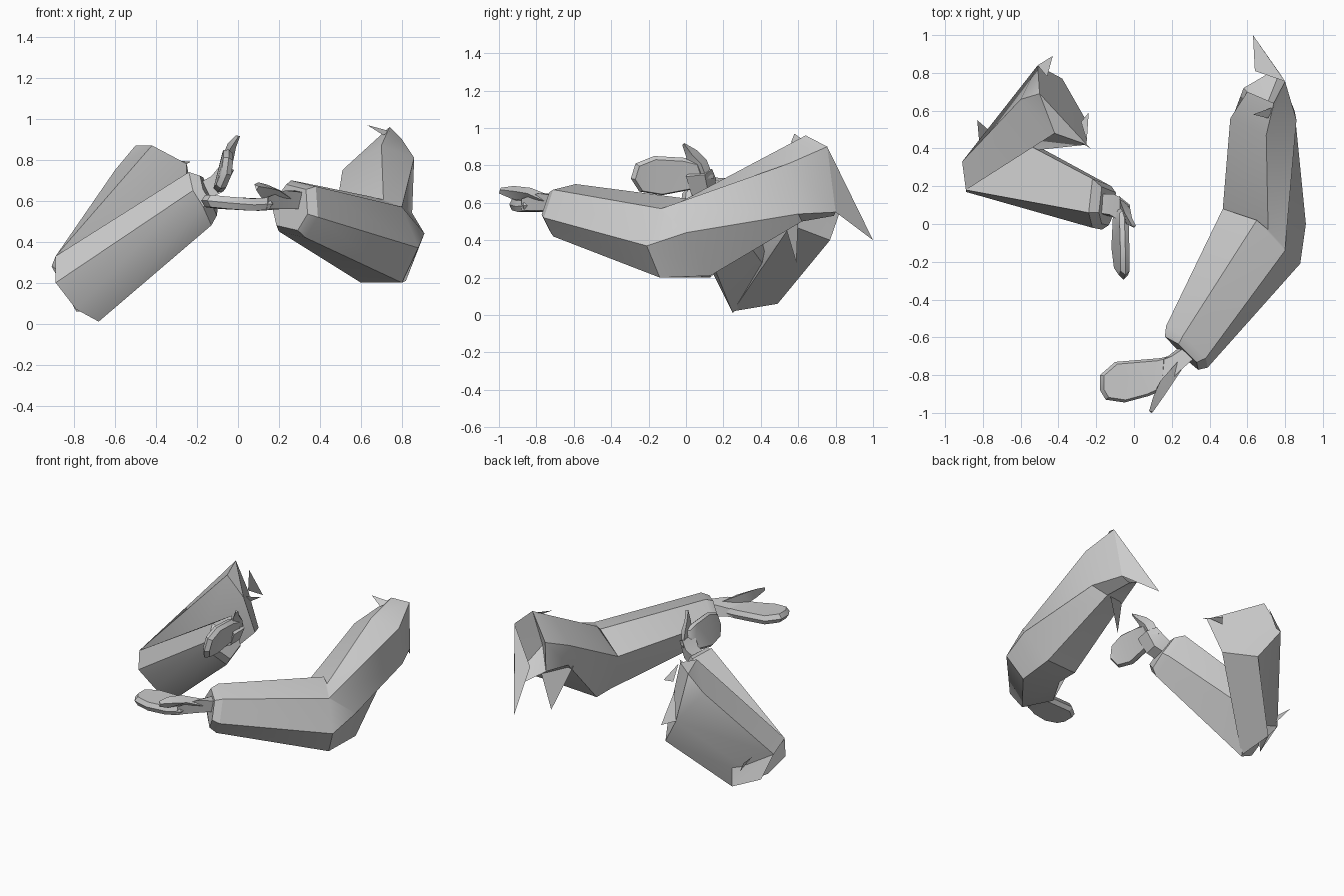
import bpy, bmesh, math
from mathutils import Vector

grey = bpy.data.materials.new("plain_grey")
grey.diffuse_color = (0.6, 0.6, 0.6, 1)


def finish(name, bm, smooth=True):
    bmesh.ops.recalc_face_normals(bm, faces=bm.faces)
    me = bpy.data.meshes.new(name)
    bm.to_mesh(me)
    bm.free()
    me.materials.append(grey)
    ob = bpy.data.objects.new(name, me)
    bpy.context.collection.objects.link(ob)
    if smooth:
        bpy.ops.object.select_all(action='DESELECT')
        ob.select_set(True)
        bpy.context.view_layer.objects.active = ob
        bpy.ops.object.shade_smooth_by_angle(angle=math.radians(32))
    return ob


def loft(name, rings, tip=None):
    """Sleeve through matching rings, flat start, flat or pointed end."""
    bm = bmesh.new()
    loops = [[bm.verts.new(p) for p in r] for r in rings]
    n = len(loops[0])
    for a, b in zip(loops, loops[1:]):
        for i in range(n):
            j = (i + 1) % n
            bm.faces.new((a[i], a[j], b[j], b[i]))
    bm.faces.new(loops[0])
    if tip:
        t = bm.verts.new(tip)
        for i in range(n):
            bm.faces.new((loops[-1][i], loops[-1][(i + 1) % n], t))
    else:
        bm.faces.new(loops[-1])
    bmesh.ops.remove_doubles(bm, verts=bm.verts, dist=0.002)
    return finish(name, bm)


def slab(name, outline, offset):
    """Thick plate with a slightly narrowed rim on both sides."""
    bm = bmesh.new()
    pts = [Vector(p) for p in outline]
    mid = sum(pts, Vector()) / len(pts)
    off = Vector(offset)
    rows = [[bm.verts.new(p.lerp(mid, k) + off * s) for p in pts]
            for s, k in ((-1, 0.12), (0, 0), (1, 0.12))]
    for a, b in zip(rows, rows[1:]):
        for i in range(len(pts)):
            j = (i + 1) % len(pts)
            bm.faces.new((a[i], a[j], b[j], b[i]))
    for r in (rows[0], rows[-1]):
        f = bm.faces.new(r)
        bmesh.ops.triangulate(bm, faces=[f])
    return finish(name, bm)


def cuff_lip(ring, shift, k):
    mid = sum((Vector(p) for p in ring), Vector()) / len(ring)
    return [tuple(Vector(p).lerp(mid, k) + Vector(shift)) for p in ring]


def shard(name, pts):
    bm = bmesh.new()
    v = [bm.verts.new(p) for p in pts]
    for i in range(1, len(v) - 1):
        bm.faces.new((v[0], v[i], v[i + 1]))
    return finish(name, bm, False)


# Right sleeve: cuff, elbow front, elbow back, shoulder, hollow shoulder end
cuff = [(.26, -.59, .70), (.38, -.71, .67), (.39, -.76, .52),
        (.33, -.71, .42), (.20, -.56, .45), (.17, -.54, .58)]
elbow = [(.65, .02, .62), (.80, -.14, .57), (.88, -.21, .37),
         (.80, -.14, .20), (.60, -.02, .20), (.47, .08, .50)]
elbow_back = [(.71, -.03, .605), (.80, -.13, .57), (.91, .00, .44),
              (.82, .13, .21), (.60, .13, .20), (.47, .08, .50)]
shoulder = [(.70, .47, .87), (.86, .55, .81), (.85, .60, .54),
            (.74, .62, .50), (.52, .56, .61), (.51, .56, .75)]
shoulder_end = [(.74, .64, .96), (.80, .755, .90), (.77, .80, .55),
                (.70, .79, .53), (.58, .72, .61), (.60, .70, .80)]
loft("right_sleeve", [cuff_lip(cuff, (-.03, -.035, .008), .2), cuff, elbow,
                      elbow_back, shoulder, shoulder_end], (.69, .60, .72))

# Torn shards on the right shoulder
shard("right_shoulder_shard", [(.80, .755, .90), (.63, 1.0, .40),
                               (.77, .80, .55)])
shard("right_shoulder_shard_inner", [(.80, .755, .90), (.64, .81, .66),
                                     (.63, 1.0, .40)])
shard("right_shoulder_flap", [(.74, .62, .94), (.63, .58, .97),
                              (.71, .56, .92)])
shard("right_armpit_shard", [(.52, .50, .58), (.63, .59, .28),
                             (.70, .60, .52)])

# Left sleeve
cuff = [(-.22, .24, .73), (-.24, .06, .74), (-.22, -.02, .65),
        (-.17, -.03, .57), (-.13, .06, .48), (-.12, .20, .56)]
elbow = [(-.60, .44, .42), (-.89, .18, .33), (-.89, .17, .20),
         (-.79, .22, .07), (-.68, .25, .01), (-.58, .45, .22)]
loft("left_forearm", [cuff_lip(cuff, (.04, -.005, .012), .25), cuff, elbow])
elbow_back = [(-.89, .18, .33), (-.91, .33, .28), (-.79, .30, .06),
              (-.70, .49, .06), (-.68, .25, .02), (-.62, .38, .30)]
shoulder = [(-.42, .48, .87), (-.60, .66, .75), (-.51, .84, .60),
            (-.38, .77, .40), (-.26, .56, .48), (-.25, .42, .78)]
loft("left_upper_arm", [elbow_back, shoulder], (-.50, .69, .87))

# Torn shards on the left sleeve
shard("left_shoulder_shard", [(-.51, .84, .60), (-.43, .89, .57),
                              (-.46, .78, .78)])
shard("left_shoulder_flap", [(-.28, .54, .70), (-.24, .59, .72),
                             (-.25, .44, .78)])
shard("left_shoulder_corner", [(-.25, .42, .78), (-.23, .40, .79),
                               (-.33, .46, .80)])
shard("left_elbow_shard", [(-.82, .44, .28), (-.83, .55, .28),
                           (-.76, .49, .18)])

# Right hand: wrist, fingers, thumb
loft("right_wrist", [
    [(.29, -.64, .65), (.33, -.70, .64), (.31, -.70, .56), (.27, -.63, .56)],
    [(.20, -.70, .62), (.23, -.79, .65), (.22, -.79, .56), (.18, -.70, .56)],
    [(.10, -.74, .60), (.15, -.88, .62), (.14, -.88, .56), (.09, -.74, .55)]])
slab("right_fingers", [
    (.18, -.70, .585), (.14, -.71, .58), (-.10, -.73, .59), (-.18, -.80, .60),
    (-.18, -.88, .60), (-.15, -.93, .60), (-.05, -.945, .59),
    (.08, -.91, .58), (.17, -.87, .585)], (0, 0, .03))
loft("right_thumb", [
    [(.23, -.73, .64), (.26, -.76, .61), (.21, -.76, .58)],
    [(.14, -.83, .68), (.20, -.85, .65), (.12, -.87, .61)],
    [(.10, -.92, .69), (.16, -.91, .66), (.11, -.93, .62)],
    [(.08, -.99, .68), (.10, -.995, .67), (.09, -1.0, .65)]])

# Left hand: wrist, fingers, thumb
loft("left_wrist", [
    [(-.20, .16, .68), (-.20, .06, .68), (-.17, .05, .60), (-.17, .15, .60)],
    [(-.11, .16, .73), (-.13, .05, .72), (-.08, .03, .64), (-.07, .12, .65)],
    [(-.07, .14, .78), (-.08, .02, .78), (-.03, .00, .74), (-.02, .10, .75)]])
slab("left_fingers", [
    (-.06, .10, .76), (-.09, .08, .68), (-.10, -.13, .64), (-.085, -.25, .66),
    (-.055, -.295, .73), (-.045, -.27, .81), (-.045, -.17, .85),
    (-.05, .00, .84), (-.05, .08, .82)], (.024, 0, -.008))
loft("left_thumb", [
    [(-.08, .15, .73), (-.04, .11, .73), (-.07, .05, .74)],
    [(-.07, .11, .83), (-.02, .08, .81), (-.05, .01, .80)],
    [(-.05, .06, .88), (-.01, .03, .86), (-.04, .00, .85)],
    [(-.01, -.01, .92), (.01, -.01, .915), (.00, -.02, .91)]])
